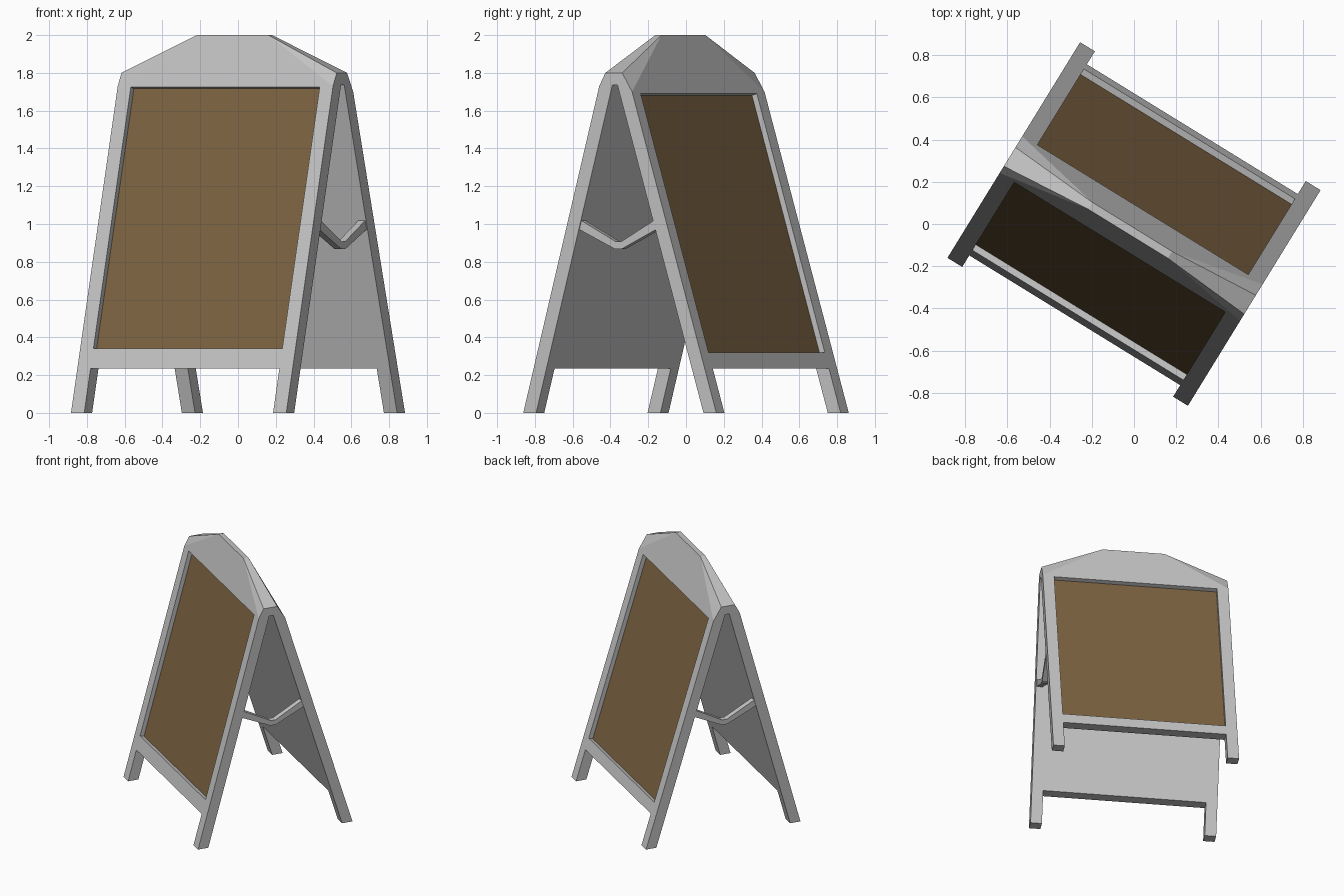
import bpy, bmesh, math
from mathutils import Matrix, Vector

cube = bpy.data.objects.get("Cube")
if cube:
    bpy.data.objects.remove(cube, do_unlink=True)

TURN = Matrix.Rotation(math.radians(-31.6), 4, 'Z')
HALF_W, INNER_W = 0.669, 0.587      # outer and inner half widths of the frame
FOOT, LEG = 0.6, 0.08               # half depth at the floor, leg thickness
SLOPE = {-1: 0.273, 1: 0.308}       # lean of the front and back faces


def material(name, rgb):
    m = bpy.data.materials.new(name)
    m.use_nodes = True
    m.diffuse_color = (*rgb, 1)
    m.node_tree.nodes["Principled BSDF"].inputs["Base Color"].default_value = (*rgb, 1)
    return m


grey = material("light grey", (0.55, 0.55, 0.55))
brown = material("board brown", (0.20, 0.123, 0.053))


def hull(name, points, mat):
    """Convex solid around the points, turned into its final direction."""
    bm = bmesh.new()
    for p in points:
        bm.verts.new(p)
    res = bmesh.ops.convex_hull(bm, input=bm.verts)
    loose = [v for v in bm.verts if not v.link_faces]
    bmesh.ops.delete(bm, geom=loose, context='VERTS')
    bmesh.ops.dissolve_limit(bm, angle_limit=0.01, verts=bm.verts, edges=bm.edges)
    return finish(name, bm, mat)


def prism(name, profile, u0, u1, mat):
    """Depth/height profile extruded across the width."""
    bm = bmesh.new()
    face = bm.faces.new([bm.verts.new((u0, v, z)) for v, z in profile])
    ext = bmesh.ops.extrude_face_region(bm, geom=[face])
    moved = [g for g in ext["geom"] if isinstance(g, bmesh.types.BMVert)]
    bmesh.ops.translate(bm, verts=moved, vec=(u1 - u0, 0, 0))
    return finish(name, bm, mat)


def finish(name, bm, mat):
    bmesh.ops.recalc_face_normals(bm, faces=bm.faces)
    mesh = bpy.data.meshes.new(name)
    bm.to_mesh(mesh)
    bm.free()
    mesh.transform(TURN)
    mesh.materials.append(mat)
    obj = bpy.data.objects.new(name, mesh)
    bpy.context.collection.objects.link(obj)
    return obj


def cut(target, cutter):
    cutter.hide_render = True
    mod = target.modifiers.new("cut", 'BOOLEAN')
    mod.operation, mod.solver, mod.object = 'DIFFERENCE', 'EXACT', cutter
    bpy.context.view_layer.objects.active = target
    bpy.ops.object.modifier_apply(modifier=mod.name)
    bpy.data.objects.remove(cutter, do_unlink=True)


def face_v(side, z, inset=0.0):
    """Depth of a leaning face at height z."""
    return side * (FOOT - inset - SLOPE[side] * z)


def slab(side, z0, z1, outer, inner):
    """Profile lying along a leaning face, between two offsets from it."""
    n = Vector((side, SLOPE[side])).normalized()
    a, b = Vector((face_v(side, z0), z0)), Vector((face_v(side, z1), z1))
    return [a + n * outer, b + n * outer, b + n * inner, a + n * inner]


# Outer body: feet, shoulders, end ridges and top ridge
points = []
for u in (-1, 1):
    for side, shoulder, ridge in ((-1, 1.73, -0.09), (1, 1.70, 0.015)):
        points += [(u * HALF_W, face_v(side, 0), 0),
                   (u * HALF_W, face_v(side, shoulder), shoulder),
                   (u * HALF_W, ridge, 1.8),
                   (u * 0.222, face_v(side, 2), 2)]
frame = hull("sign_frame", points, grey)

# Hollow between the two leaves
hollow = [(face_v(s, z, LEG), z) for s, z in ((-1, -0.1), (-1, 1.735), (1, 1.735), (1, -0.1))]
cut(frame, prism("hollow_cutter", hollow, -1, 1, grey))

# Gap between the feet
gap = [(-1, -0.1), (1, -0.1), (1, 0.235), (-1, 0.235)]
cut(frame, prism("gap_cutter", gap, -INNER_W, INNER_W, grey))

# Recessed boards, front and back
for side, label, z0, z1 in ((-1, "front", 0.34, 1.725), (1, "back", 0.32, 1.69)):
    cut(frame, prism("recess_cutter", slab(side, z0, z1, 0.05, -0.037),
                     -INNER_W, INNER_W, grey))
    prism(label + "_board", slab(side, z0, z1, -0.032, -0.038), -INNER_W, INNER_W, brown)

# Folding braces between the legs at each end
brace = [(-0.255, 1.025), (-0.03, 0.907), (0.005, 0.907), (0.22, 1.025),
         (0.23, 0.975), (0.008, 0.868), (-0.035, 0.868), (-0.265, 0.975)]
for u, label in ((-1, "right"), (1, "left")):
    prism(label + "_brace", brace, u * 0.62, u * 0.663, grey)
